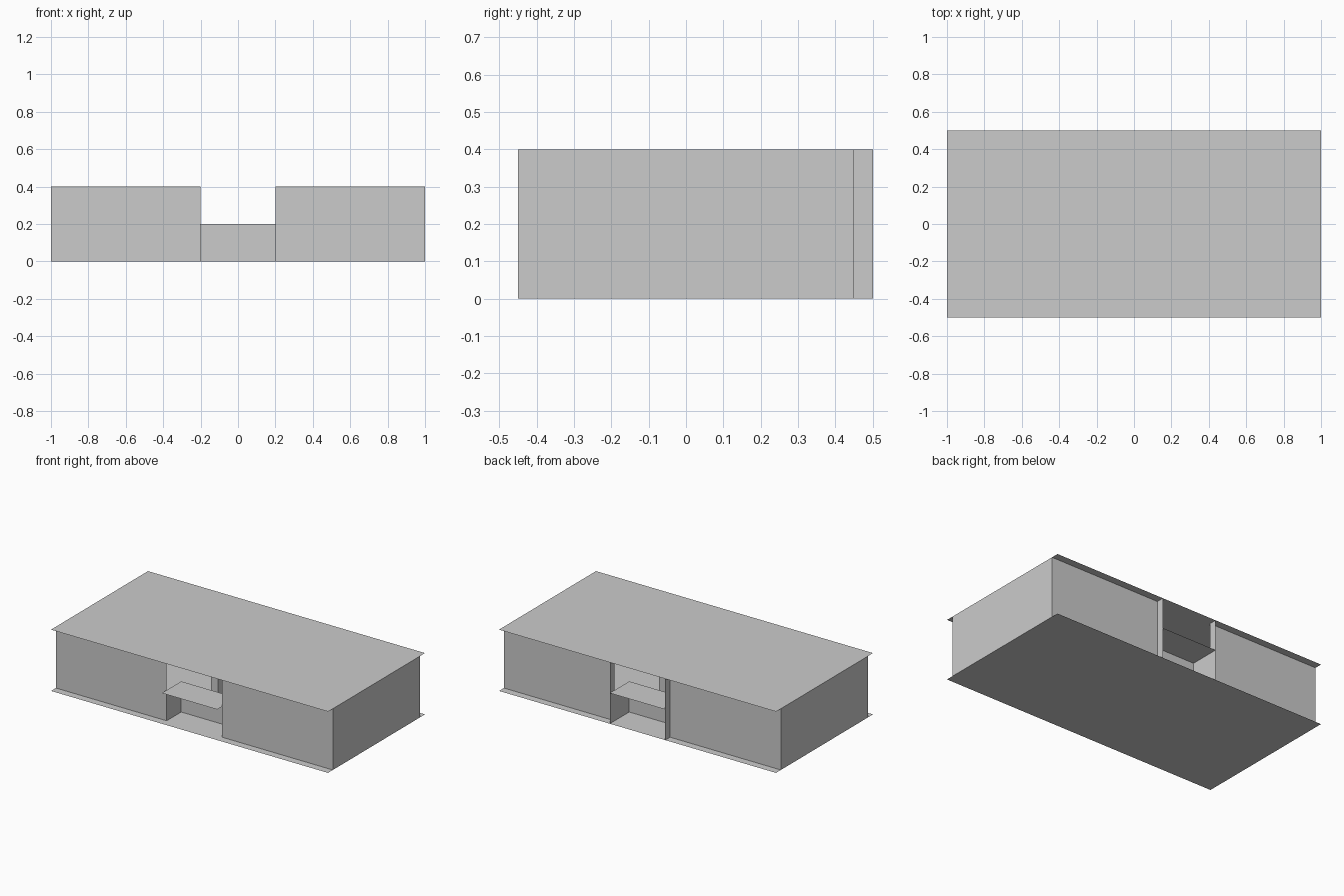
import bpy

cube = bpy.data.objects.get("Cube")
if cube:
    bpy.data.objects.remove(cube, do_unlink=True)

grey = bpy.data.materials.new("plain_grey")
grey.use_nodes = True
colour = (0.6, 0.6, 0.6, 1)
grey.diffuse_color = colour
grey.node_tree.nodes["Principled BSDF"].inputs["Base Color"].default_value = colour


def make(name, verts, faces):
    mesh = bpy.data.meshes.new(name)
    mesh.from_pydata(verts, [], faces)
    mesh.materials.append(grey)
    obj = bpy.data.objects.new(name, mesh)
    bpy.context.collection.objects.link(obj)


def sheet_x(name, x, y0, y1, z0, z1):
    """Thin upright panel facing sideways."""
    make(name, [(x, y0, z0), (x, y1, z0), (x, y1, z1), (x, y0, z1)], [(0, 1, 2, 3)])


def sheet_y(name, y, x0, x1, z0, z1):
    """Thin upright panel facing front or back."""
    make(name, [(x0, y, z0), (x1, y, z0), (x1, y, z1), (x0, y, z1)], [(0, 1, 2, 3)])


def sheet_z(name, z, x0, x1, y0, y1):
    """Thin level panel."""
    make(name, [(x0, y0, z), (x1, y0, z), (x1, y1, z), (x0, y1, z)], [(0, 1, 2, 3)])


HEIGHT, COUNTER, GAP, WALL = 0.4, 0.2, 0.2, 0.45

# Floor and overhanging roof
sheet_z("floor", 0, -1, 1, -0.5, 0.5)
sheet_z("roof", HEIGHT, -1, 1, -0.5, 0.5)

for side, sx in (("left", 1), ("right", -1)):
    # End walls, and long walls either side of the openings
    sheet_x(side + "_end_wall", sx, -WALL, WALL, 0, HEIGHT)
    for end, sy in (("front", -1), ("back", 1)):
        x0, x1 = sorted((sx * GAP, sx))
        sheet_y(f"{end}_{side}_wall", sy * WALL, x0, x1, 0, HEIGHT)
        # Cheeks closing the counter recess
        y0, y1 = sorted((sy * 0.3, sy * WALL))
        sheet_x(f"{end}_{side}_counter_cheek", sx * GAP, y0, y1, 0, COUNTER)
    # Jambs standing proud of the back wall
    sheet_x(f"back_{side}_jamb", sx * GAP, WALL, 0.5, 0, HEIGHT)
    # Low inner partition
    for x in (0.075, 0.125):
        sheet_x(f"{side}_partition_side", sx * x, -0.1, 0.1, 0, COUNTER)
    x0, x1 = sorted((sx * 0.075, sx * 0.125))
    for y in (-0.1, 0.1):
        sheet_y(f"{side}_partition_end", y, x0, x1, 0, COUNTER)
    sheet_z(f"{side}_partition_top", COUNTER, x0, x1, -0.1, 0.1)

# Counter shelf and the panel beneath it, front and back
for end, sy in (("front", -1), ("back", 1)):
    y0, y1 = sorted((sy * 0.3, sy * 0.5))
    sheet_z(end + "_counter_top", COUNTER, -GAP, GAP, y0, y1)
    sheet_y(end + "_counter_panel", sy * 0.3, -GAP, GAP, 0, COUNTER)
